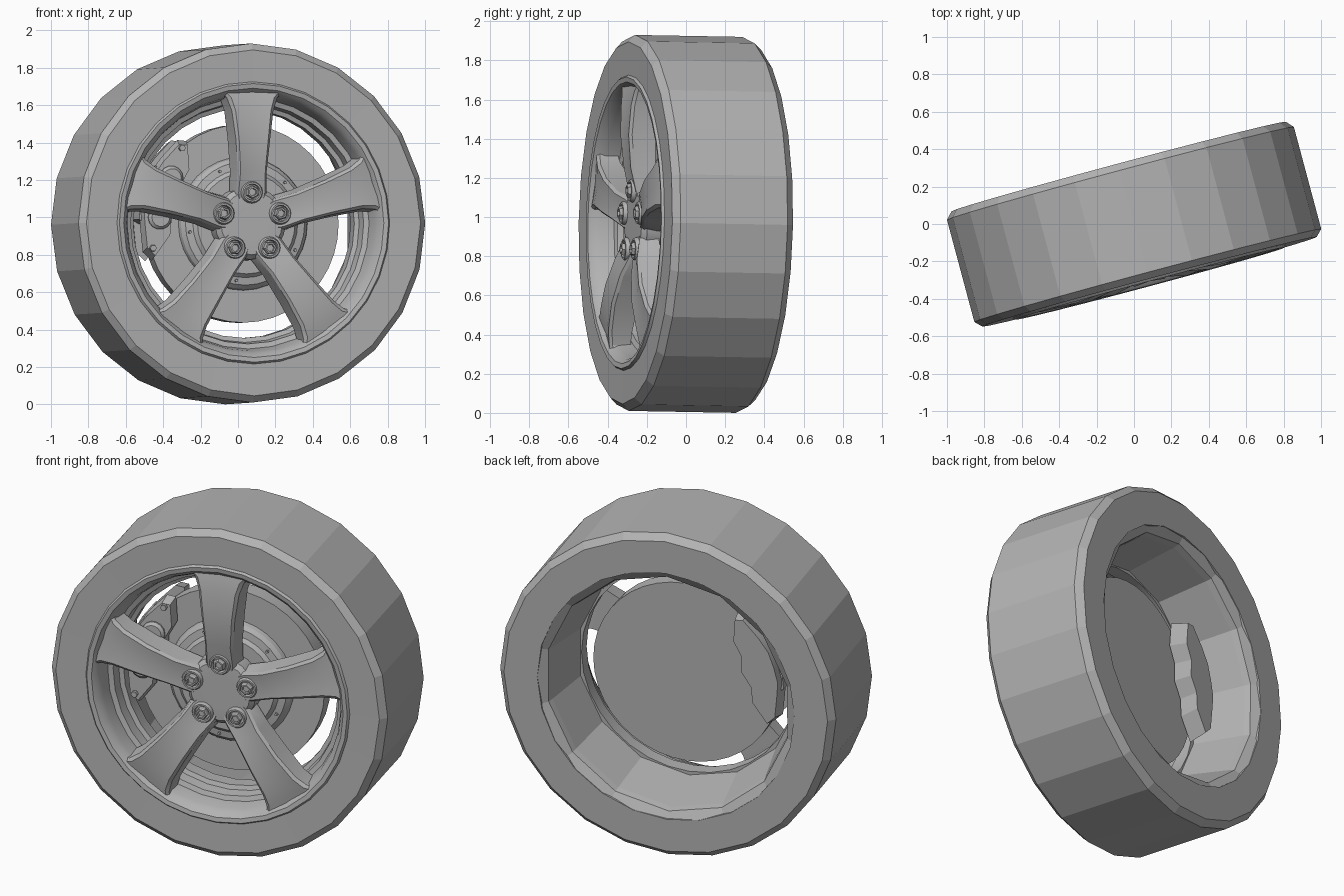
import bpy, bmesh
from math import sin, cos, pi, radians
from mathutils import Matrix, Vector

cube = bpy.data.objects.get("Cube")
if cube:
    bpy.data.objects.remove(cube, do_unlink=True)

grey = bpy.data.materials.new("plain_grey")
grey.use_nodes = True
grey.diffuse_color = (0.45, 0.45, 0.45, 1)
grey.node_tree.nodes["Principled BSDF"].inputs["Base Color"].default_value = (0.45, 0.45, 0.45, 1)

# The wheel is built about the y axis, then turned and lifted into place
PLACE = (Matrix.Translation((0, 0, 0.965))
         @ Matrix.Rotation(radians(15), 4, 'Z')
         @ Matrix.Rotation(radians(-1), 4, 'X'))


def finish(bm, name, smooth=True):
    bmesh.ops.remove_doubles(bm, verts=bm.verts, dist=1e-5)
    bmesh.ops.recalc_face_normals(bm, faces=bm.faces)
    bm.transform(PLACE)
    mesh = bpy.data.meshes.new(name)
    bm.to_mesh(mesh)
    bm.free()
    mesh.materials.append(grey)
    obj = bpy.data.objects.new(name, mesh)
    bpy.context.scene.collection.objects.link(obj)
    if smooth:
        bpy.ops.object.select_all(action='DESELECT')
        obj.select_set(True)
        bpy.context.view_layer.objects.active = obj
        bpy.ops.object.shade_smooth_by_angle(angle=radians(28))
    return obj


def skin(bm, rings, loop):
    """Bridge rings of points; loop joins the last ring to the first."""
    rows = [[bm.verts.new(p) for p in ring] for ring in rings]
    n = len(rows[0])
    pairs = list(zip(rows, rows[1:])) + ([(rows[-1], rows[0])] if loop else [])
    for a, b in pairs:
        for i in range(n):
            j = (i + 1) % n
            bm.faces.new((a[i], a[j], b[j], b[i]))
    if not loop:
        bm.faces.new(rows[0])
        bm.faces.new(rows[-1])


def lathe(name, profile, sides, centre=(0, 0), phase=0.0, smooth=True):
    """Spin a closed (radius, depth) profile about the axle direction."""
    bm = bmesh.new()
    rings = []
    for i in range(sides):
        a = phase + 2 * pi * i / sides
        rings.append([(centre[0] + r * cos(a), v, centre[1] + r * sin(a)) for r, v in profile])
    skin(bm, rings, True)
    bmesh.ops.dissolve_degenerate(bm, dist=1e-6, edges=bm.edges)
    return finish(bm, name, smooth)


def polar(angle, radial, tangent, v):
    return Vector((radial * cos(angle) - tangent * sin(angle), v,
                   radial * sin(angle) + tangent * cos(angle)))


def slab(name, outline, front, back, angle, inset=0.0):
    """Extrude a (radial, tangent) outline along the axle, optionally tapered."""
    n = len(outline)
    mr, mt = sum(p[0] for p in outline) / n, sum(p[1] for p in outline) / n
    k = 1 - inset
    bm = bmesh.new()
    skin(bm, [[polar(angle, mr + (r - mr) * s, mt + (t - mt) * s, v) for r, t in outline]
              for v, s in ((front, k), (back, 1))], False)
    return finish(bm, name)


# Tyre with flat facets
lathe("tyre", [(0.735, -0.316), (0.925, -0.32), (0.96, -0.285), (0.96, 0.28),
               (0.925, 0.318), (0.735, 0.318)], 24, smooth=False)

# Stepped front rim
lathe("front_rim", [(0.755, -0.316), (0.745, -0.33), (0.72, -0.326), (0.70, -0.305),
                    (0.685, -0.27), (0.672, -0.20), (0.645, -0.19), (0.636, -0.13),
                    (0.612, -0.12), (0.612, -0.04), (0.70, -0.04)], 32)

# Coarse inner barrel
lathe("rim_barrel", [(0.752, 0.316), (0.70, 0.285), (0.69, 0.25), (0.63, -0.06),
                     (0.72, -0.06), (0.76, 0.25)], 14, phase=pi / 14, smooth=False)

# Brake disc, hat and bolt ring
lathe("brake_disc", [(0, -0.10), (0.53, -0.10), (0.53, 0.0), (0, 0.0)], 40)
lathe("disc_hat", [(0, -0.17), (0.27, -0.17), (0.29, -0.15), (0.33, -0.145),
                   (0.35, -0.125), (0.36, -0.09), (0, -0.09)], 32)
for i in range(10):
    a = 2 * pi * i / 10 + 0.15
    lathe("disc_bolt", [(0, -0.16), (0.008, -0.16), (0.01, -0.14), (0, -0.14)], 6,
          (0.31 * cos(a), 0.31 * sin(a)))

# Hub
lathe("hub", [(0, -0.278), (0.09, -0.284), (0.17, -0.28), (0.195, -0.255),
              (0.20, -0.15), (0, -0.15)], 20)

# Five spokes, each with a raised lug seat and hexagonal nut
stations = [(0.05, 0.06, -0.27, -0.20), (0.16, 0.085, -0.286, -0.19),
            (0.28, 0.08, -0.315, -0.19), (0.45, 0.095, -0.333, -0.20),
            (0.60, 0.115, -0.327, -0.21), (0.67, 0.14, -0.317, -0.21),
            (0.715, 0.19, -0.309, -0.22)]
for i in range(5):
    a = pi / 2 + 2 * pi * i / 5
    bm = bmesh.new()
    rings = []
    for r, w, f, b in stations:
        section = [(-w - 0.014, b), (-w, f + 0.015), (-w * 0.85, f), (0, f + 0.008),
                   (w * 0.85, f), (w, f + 0.015), (w + 0.014, b)]
        rings.append([polar(a, r, t, v) for t, v in section])
    skin(bm, rings, False)
    finish(bm, "spoke")
    seat = (0.165 * cos(a), 0.165 * sin(a))
    lathe("lug_seat", [(0.064, -0.22), (0.06, -0.29), (0.053, -0.303), (0.044, -0.303),
                       (0.04, -0.285), (0.04, -0.22)], 16, seat)
    lathe("lug_nut", [(0, -0.30), (0.019, -0.30), (0.021, -0.316), (0.03, -0.316),
                      (0.035, -0.308), (0.035, -0.25), (0, -0.25)], 6, seat, a, False)

# Brake caliper: front and rear halves joined by a bridge over the disc edge
CAL = radians(163)
half = [(0.43, -0.33), (0.38, -0.20), (0.40, -0.10), (0.37, 0.0), (0.40, 0.10),
        (0.38, 0.20), (0.43, 0.34), (0.49, 0.31), (0.54, 0.19), (0.575, 0.10),
        (0.58, 0.0), (0.575, -0.10), (0.54, -0.20), (0.48, -0.32)]
slab("caliper_front", half, -0.18, -0.115, CAL, 0.08)
slab("caliper_rear", half[::-1], 0.12, 0.015, CAL, 0.08)
slab("caliper_bridge", [(0.52, -0.16), (0.52, 0.16), (0.565, 0.15), (0.595, 0.0),
                        (0.565, -0.15)], -0.14, 0.07, CAL)
for t in (-0.11, 0.11):
    p = polar(CAL, 0.47, t, 0)
    lathe("caliper_piston", [(0, -0.205), (0.05, -0.205), (0.065, -0.19), (0.065, -0.15),
                             (0, -0.15)], 14, (p.x, p.z))
for t in (-0.28, 0.28):
    p = polar(CAL, 0.46, t, 0)
    lathe("caliper_bolt", [(0, -0.20), (0.018, -0.20), (0.02, -0.15), (0, -0.15)], 6, (p.x, p.z))
